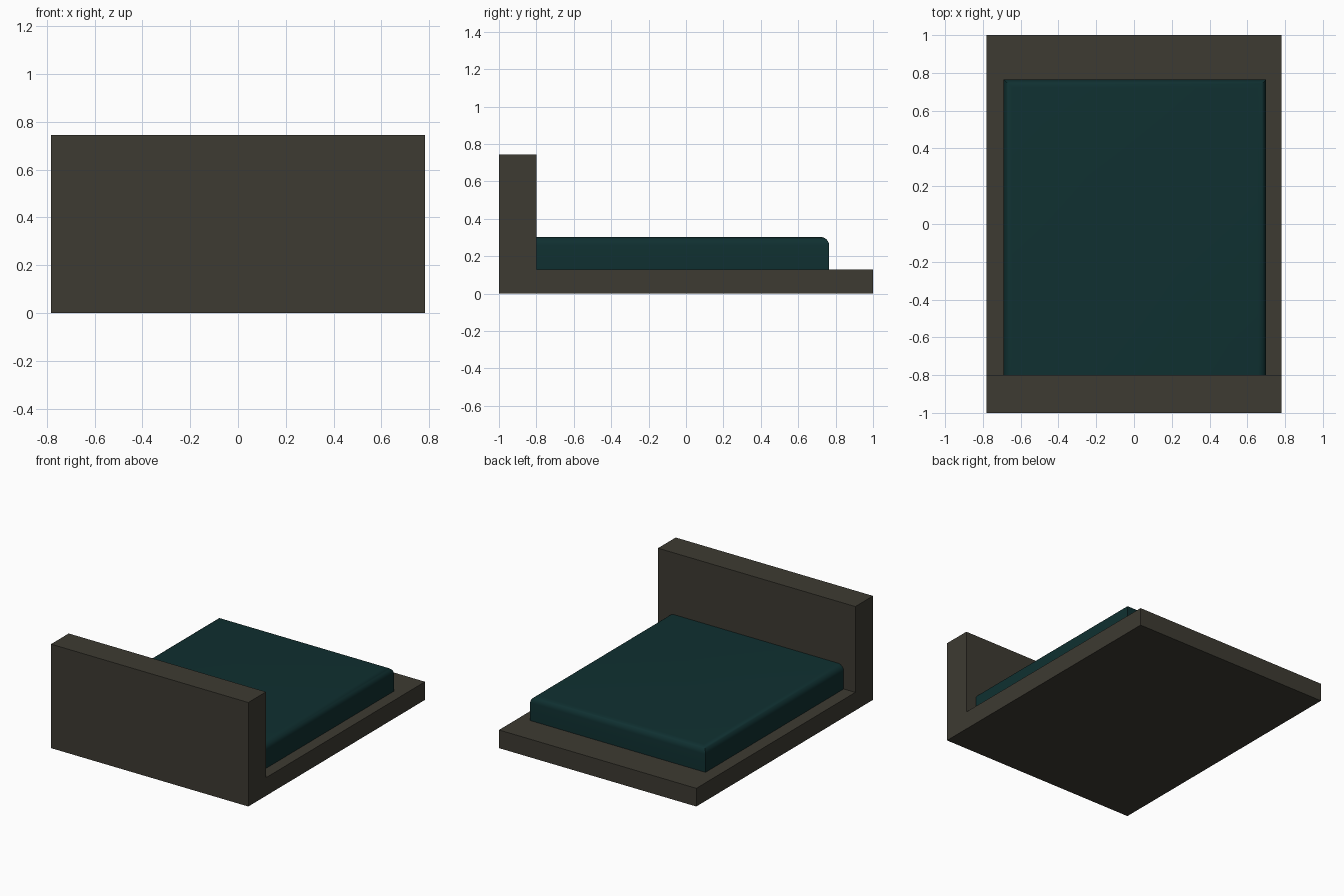
import bpy, bmesh, math

if "Cube" in bpy.data.objects:
    bpy.data.objects.remove(bpy.data.objects["Cube"])

def material(name, rgb):
    m = bpy.data.materials.new(name)
    m.diffuse_color = (*rgb, 1)
    m.use_nodes = True
    m.node_tree.nodes["Principled BSDF"].inputs["Base Color"].default_value = m.diffuse_color
    return m

def add_object(name, bm, mat):
    bmesh.ops.recalc_face_normals(bm, faces=bm.faces)
    me = bpy.data.meshes.new(name)
    bm.to_mesh(me)
    bm.free()
    me.materials.append(mat)
    ob = bpy.data.objects.new(name, me)
    bpy.context.collection.objects.link(ob)
    return ob

def extrude_profile(profile, x0, x1):
    bm = bmesh.new()
    face = bm.faces.new([bm.verts.new((x0, y, z)) for y, z in profile])
    geom = bmesh.ops.extrude_face_region(bm, geom=[face])["geom"]
    verts = [g for g in geom if isinstance(g, bmesh.types.BMVert)]
    bmesh.ops.translate(bm, verts=verts, vec=(x1 - x0, 0, 0))
    return bm

wood = material("dark brown wood", (0.047, 0.043, 0.032))
cloth = material("dark teal cloth", (0.0048, 0.029, 0.030))

# Platform and headboard: one L-shaped profile
add_object("bed_frame", extrude_profile(
    [(-1, 0), (1, 0), (1, 0.13), (-0.8, 0.13), (-0.8, 0.745), (-1, 0.745)],
    -0.782, 0.782), wood)

# Mattress: box with rounded top edges on the three free sides
bm = extrude_profile([(-0.8, 0.13), (0.765, 0.13), (0.765, 0.303), (-0.8, 0.303)], -0.69, 0.70)
top = [e for e in bm.edges
       if all(v.co.z > 0.3 for v in e.verts) and not all(v.co.y < -0.7 for v in e.verts)]
bmesh.ops.bevel(bm, geom=top, offset=0.045, segments=6, profile=0.5, affect='EDGES')
mattress = add_object("mattress", bm, cloth)
bpy.context.view_layer.objects.active = mattress
mattress.select_set(True)
bpy.ops.object.shade_smooth_by_angle(angle=math.radians(35))
